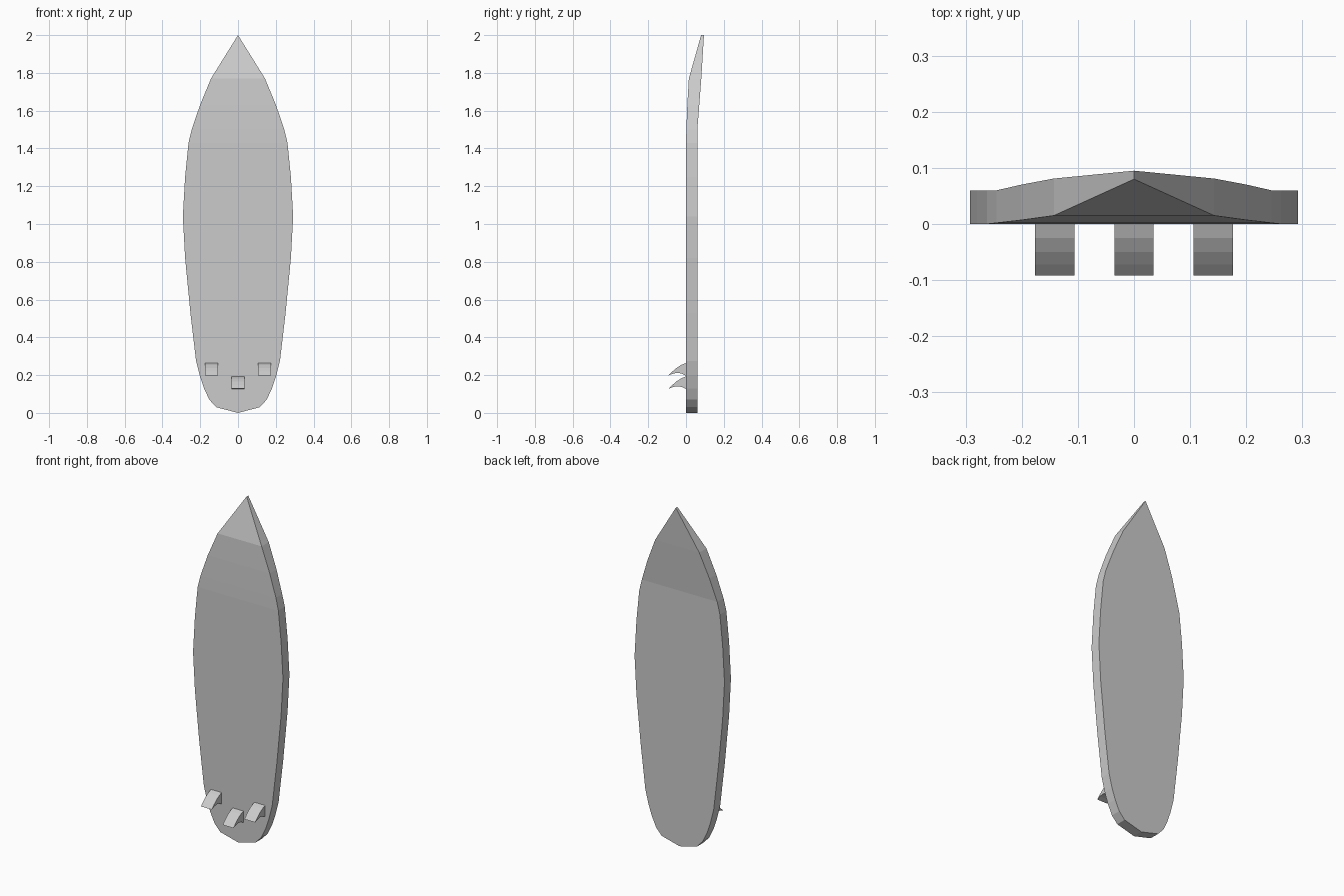
import bpy, bmesh

if "Cube" in bpy.data.objects:
    bpy.data.objects.remove(bpy.data.objects["Cube"])

# Half outline of the board: (height, half width), tail to nose
OUTLINE = [(0.03, 0.115), (0.07, 0.152), (0.13, 0.18), (0.195, 0.202), (0.275, 0.222),
           (0.53, 0.252), (0.82, 0.28), (1.04, 0.292), (1.25, 0.28), (1.43, 0.262),
           (1.50, 0.245), (1.63, 0.201), (1.77, 0.143)]
FRONT = [(0, 0), (1.45, 0), (1.63, 0.007), (1.77, 0.015), (2, 0.08)]
BACK = [(0, 0.06), (1.50, 0.06), (1.77, 0.081), (2, 0.095)]


def interp(curve, z):
    for (z0, y0), (z1, y1) in zip(curve, curve[1:]):
        if z <= z1:
            return y0 + (y1 - y0) * (z - z0) / (z1 - z0)
    return curve[-1][1]


def finish(bm, name):
    bmesh.ops.recalc_face_normals(bm, faces=bm.faces[:])
    mesh = bpy.data.meshes.new(name)
    bm.to_mesh(mesh)
    bm.free()
    obj = bpy.data.objects.new(name, mesh)
    bpy.context.collection.objects.link(obj)
    return obj


def make_board():
    bm = bmesh.new()
    sides = []
    for curve in (FRONT, BACK):
        def vert(x, z):
            return bm.verts.new((x, interp(curve, z), z))
        tail, nose = vert(0, 0), vert(0, 2)
        rows = [(vert(-w, z), vert(w, z)) for z, w in OUTLINE]
        bm.faces.new((tail, rows[0][0], rows[0][1]))
        for (a, b), (c, d) in zip(rows, rows[1:]):
            bm.faces.new((a, b, d, c))
        bm.faces.new((rows[-1][0], rows[-1][1], nose))
        sides.append([tail] + [r[1] for r in rows] + [nose] + [r[0] for r in reversed(rows)])
    # Rails joining front and back skins
    f, b = sides
    for i in range(len(f)):
        j = (i + 1) % len(f)
        bm.faces.new((f[i], f[j], b[j], b[i]))
    return finish(bm, "board")


# Swept fin profile: (y, z above fin base)
FIN = [(0.01, 0.07), (0, 0.067), (-0.025, 0.057), (-0.05, 0.041), (-0.072, 0.022), (-0.092, 0.002),
       (-0.068, 0.011), (-0.045, 0.015), (-0.022, 0.011), (0, 0), (0.01, -0.004)]


def make_fin(name, x, z, half=0.035):
    bm = bmesh.new()
    left = [bm.verts.new((x - half, y, z + h)) for y, h in FIN]
    right = [bm.verts.new((x + half, y, z + h)) for y, h in FIN]
    bm.faces.new(left)
    bm.faces.new(right)
    for i in range(len(FIN)):
        j = (i + 1) % len(FIN)
        bm.faces.new((left[i], left[j], right[j], right[i]))
    return finish(bm, name)


make_board()
make_fin("left_fin", -0.141, 0.197)
make_fin("right_fin", 0.141, 0.197)
make_fin("centre_fin", 0, 0.126)
